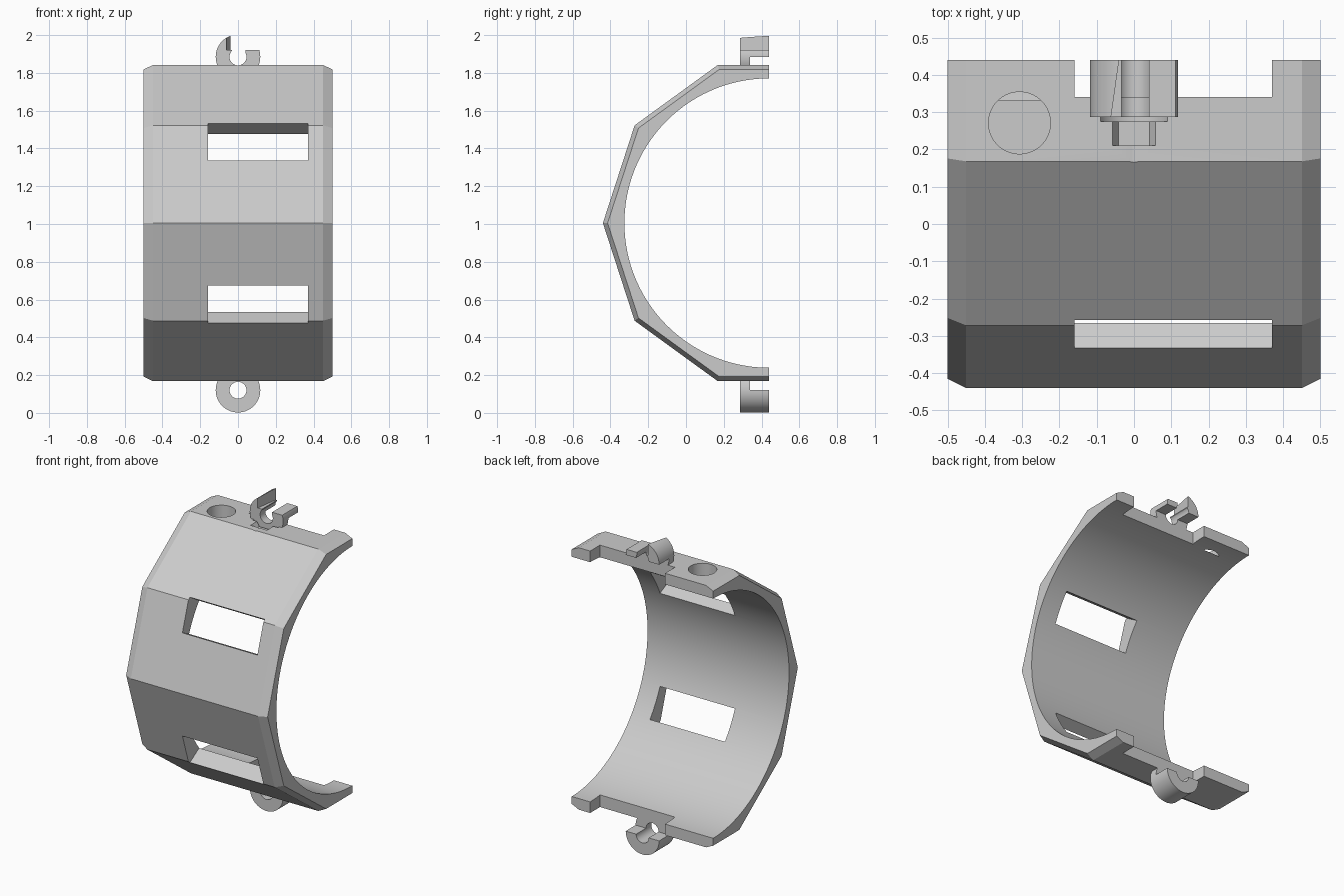
import bpy, bmesh
from math import sin, cos, pi, radians
from mathutils import Matrix, Vector

if "Cube" in bpy.data.objects:
    bpy.data.objects.remove(bpy.data.objects["Cube"], do_unlink=True)

BACK, MID = 0.44, 1.005          # ring axis: y and z
TOP_Z, LOW_Z = 1.885, 0.12       # clip axes

grey = bpy.data.materials.new("light grey")
grey.use_nodes = True
colour = (0.6, 0.6, 0.6, 1)
grey.diffuse_color = colour
grey.node_tree.nodes["Principled BSDF"].inputs["Base Color"].default_value = colour


def finish(bm, name):
    bmesh.ops.recalc_face_normals(bm, faces=bm.faces)
    mesh = bpy.data.meshes.new(name)
    bm.to_mesh(mesh)
    bm.free()
    ob = bpy.data.objects.new(name, mesh)
    bpy.context.collection.objects.link(ob)
    mesh.materials.append(grey)
    return ob


def loft(name, sections):
    """Closed solid through matching rings of points."""
    bm = bmesh.new()
    rings = [[bm.verts.new(p) for p in s] for s in sections]
    n = len(rings[0])
    for a, b in zip(rings, rings[1:]):
        for i in range(n):
            j = (i + 1) % n
            bm.faces.new((a[i], a[j], b[j], b[i]))
    bm.faces.new(rings[0])
    bm.faces.new(rings[-1])
    return finish(bm, name)


def box(name, x, y, z):
    return loft(name, [[(x[0], y[0], h), (x[1], y[0], h), (x[1], y[1], h), (x[0], y[1], h)] for h in z])


def rod(name, axis, centre, radius, span, sides=64):
    """Cylinder along axis 'x', 'y' or 'z' over span."""
    turn = {"x": Matrix.Rotation(pi / 2, 3, "Y"),
            "y": Matrix.Rotation(-pi / 2, 3, "X"), "z": Matrix.Identity(3)}[axis]
    c = Vector(centre)
    return loft(name, [[c + turn @ Vector((radius * cos(2 * pi * i / sides),
                                           radius * sin(2 * pi * i / sides), s))
                        for i in range(sides)] for s in span])


def combine(target, tool, operation):
    mod = target.modifiers.new("shape", "BOOLEAN")
    mod.operation, mod.solver, mod.object = operation, "EXACT", tool
    bpy.context.view_layer.objects.active = target
    bpy.ops.object.modifier_apply(modifier=mod.name)
    bpy.data.objects.remove(tool, do_unlink=True)


def half_decagon(x, radius):
    pts = [(x, BACK - radius * cos(a), MID + radius * sin(a))
           for a in (radians(d) for d in (72, 36, 0, -36, -72))]
    return [(x, BACK, pts[0][2])] + pts + [(x, BACK, pts[-1][2])]


# Faceted outer shell with chamfered side rims
shell = loft("half_ring_bracket", [half_decagon(-0.5, 0.855), half_decagon(-0.45, 0.88),
                                   half_decagon(0.45, 0.88), half_decagon(0.5, 0.855)])

# Round bore
combine(shell, rod("bore", "x", (0, BACK, MID), 0.766, (-0.7, 0.7), 160), "DIFFERENCE")

# Clip bodies above and below
for z in (TOP_Z, LOW_Z):
    combine(shell, rod("clip", "y", (0, 0, z), 0.118, (0.287, BACK)), "UNION")

# Slots through the two middle facets, mirrored about the axis height
slot = [(-0.469, 1.401), (-0.197, 1.269), (-0.115, 1.445), (-0.421, 1.635)]
for side in (1, -1):
    combine(shell, loft("slot", [[(x, y, MID + side * (z - MID)) for y, z in slot]
                                 for x in (-0.16, 0.37)]), "DIFFERENCE")

# Step in the back rims
combine(shell, box("rim_step", (-0.16, 0.37), (0.34, 0.6), (LOW_Z, TOP_Z)), "DIFFERENCE")

# Blind round pocket in the top facet
combine(shell, rod("pocket", "z", (-0.307, 0.271, 0), 0.083, (1.763, 2)), "DIFFERENCE")

# Pin holes, with washer and nut recesses under the upper clip
combine(shell, rod("upper_pin", "y", (0, 0, TOP_Z), 0.045, (0.1, 0.6), 40), "DIFFERENCE")
combine(shell, rod("lower_pin", "y", (0, 0, LOW_Z), 0.0445, (0.2, 0.6), 40), "DIFFERENCE")
combine(shell, rod("washer_recess", "y", (0, 0, TOP_Z), 0.1, (0.275, 0.287)), "DIFFERENCE")
combine(shell, rod("nut_recess", "y", (0, 0, TOP_Z), 0.083, (0.21, 0.28), 6), "DIFFERENCE")

# Open mouth of the upper clip, leaving a slanted horn
mouth = [(-0.064, 0.27), (0.2, 0.27), (0.2, 0.46), (-0.037, 0.46)]
combine(shell, loft("mouth", [[(x, y, z) for x, y in mouth] for z in (1.922, 2.1)]), "DIFFERENCE")
combine(shell, box("mouth_slot", (-0.033, 0.04), (0.27, 0.5), (TOP_Z, 2.1)), "DIFFERENCE")

# Smooth curved walls, crisp facets
bpy.ops.object.select_all(action="DESELECT")
shell.select_set(True)
bpy.context.view_layer.objects.active = shell
bpy.ops.object.shade_smooth_by_angle(angle=radians(20))
